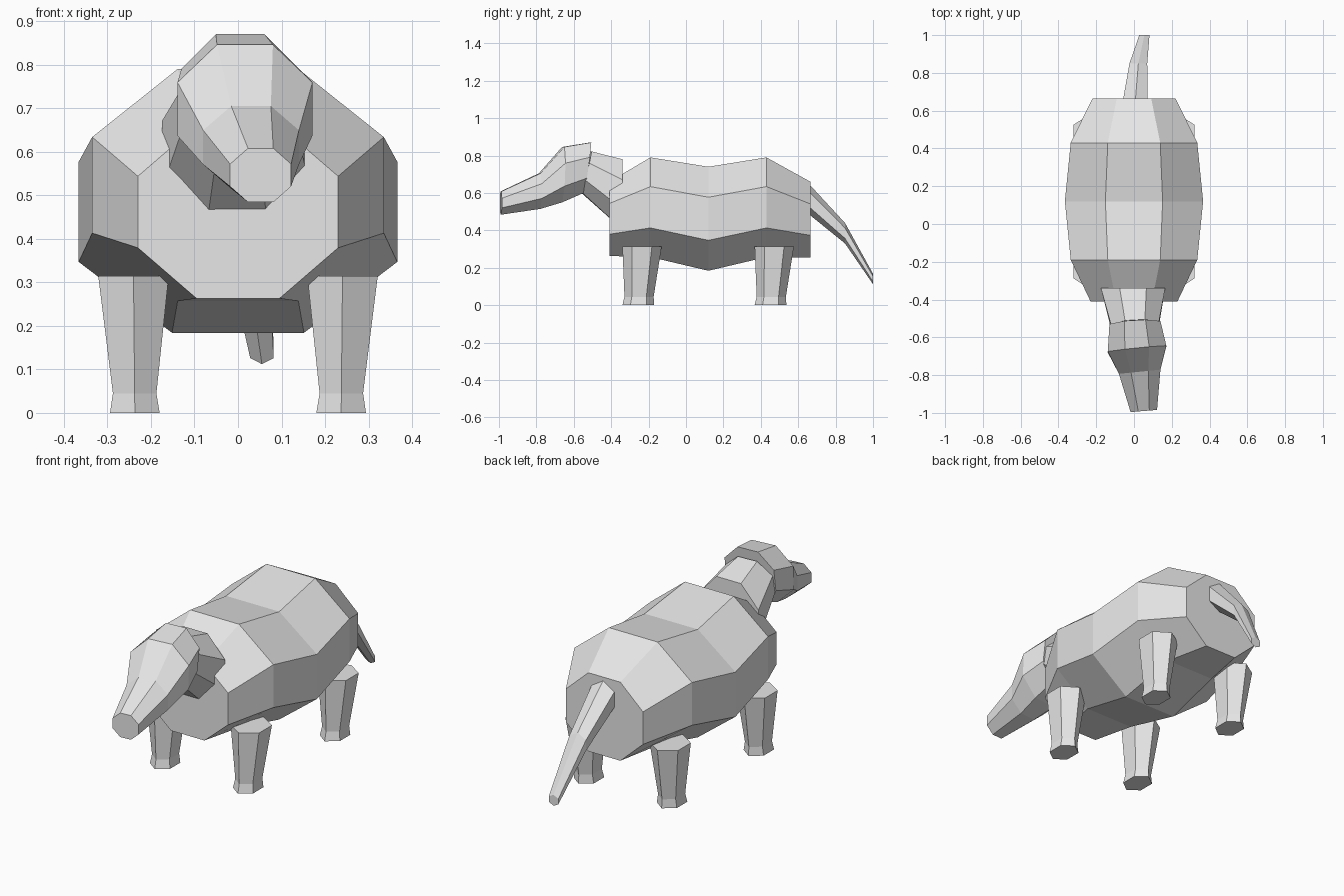
import bpy, bmesh
from math import cos, sin, pi
from mathutils import Vector

cube = bpy.data.objects.get("Cube")
if cube:
    bpy.data.objects.remove(cube, do_unlink=True)

grey = bpy.data.materials.new("plain_grey")
grey.use_nodes = True
colour = (0.8, 0.8, 0.8, 1)
grey.diffuse_color = colour
grey.node_tree.nodes["Principled BSDF"].inputs["Base Color"].default_value = colour


def outline(sides, turn):
    """Polygon scaled to reach exactly one unit along both axes."""
    pts = [(cos(turn + 2 * pi * k / sides), sin(turn + 2 * pi * k / sides)) for k in range(sides)]
    mu = max(p[0] for p in pts)
    mv = max(p[1] for p in pts)
    return [(u / mu, v / mv) for u, v in pts]


def loft(name, rings, shape):
    """Skin closed rings, each given as centre, half-width vector, half-height vector."""
    bm = bmesh.new()
    loops = []
    for centre, u, v in rings:
        c, u, v = Vector(centre), Vector(u), Vector(v)
        loops.append([bm.verts.new(c + u * a + v * b) for a, b in shape])
    n = len(shape)
    for lo, hi in zip(loops, loops[1:]):
        for k in range(n):
            j = (k + 1) % n
            bm.faces.new((lo[k], lo[j], hi[j], hi[k]))
    bm.faces.new(loops[0])
    bm.faces.new(loops[-1])
    bmesh.ops.recalc_face_normals(bm, faces=bm.faces)
    mesh = bpy.data.meshes.new(name)
    bm.to_mesh(mesh)
    bm.free()
    mesh.materials.append(grey)
    obj = bpy.data.objects.new(name, mesh)
    bpy.context.collection.objects.link(obj)
    return obj


def section(x, y, bottom, top, half, yaw=0, lean=0):
    """Upright ring, turned by yaw and leaning along y."""
    h = (top - bottom) / 2
    return (x, y, bottom + h), (half, yaw * half, 0), (0, lean * h, h)


octagon = outline(8, pi / 8)
hexagon = outline(6, pi / 6)

# Barrel body with a sagging middle
loft("body", [
    section(0, -0.41, 0.263, 0.66, 0.23),
    section(0, -0.19, 0.257, 0.79, 0.335),
    section(0, 0.12, 0.184, 0.74, 0.366),
    section(0, 0.43, 0.257, 0.79, 0.335),
    section(0, 0.665, 0.255, 0.66, 0.22),
], octagon)

# Neck
loft("neck", [
    section(-0.005, -0.34, 0.405, 0.78, 0.17),
    section(0.005, -0.535, 0.605, 0.822, 0.127, 0.06, 0.25),
], octagon)

# Head tapering to a blunt snout, turned slightly aside
loft("head", [
    section(0.005, -0.53, 0.6, 0.87, 0.135, 0.06, 0.15),
    section(0.016, -0.662, 0.55, 0.846, 0.155, 0.1, 0.04),
    section(0.03, -0.782, 0.515, 0.705, 0.11, 0.1),
    section(0.052, -0.99, 0.484, 0.608, 0.07, 0.08),
], octagon)

# Drooping tail
loft("tail", [
    section(0.006, 0.64, 0.5, 0.667, 0.067),
    section(0.023, 0.85, 0.33, 0.44, 0.047),
    section(0.055, 1.0, 0.112, 0.168, 0.027),
], hexagon)

# Legs: height, half-width, half-depth and slant along y for each ring
leg_rings = [(0, 0.057, 0.085, 0), (0.045, 0.05, 0.078, 0.004), (0.315, 0.081, 0.105, 0.02)]
for end, y in (("front", -0.255), ("rear", 0.452)):
    for side, s in (("left", 1), ("right", -1)):
        loft(f"{end}_{side}_leg", [
            ((s * (0.237 + z * 0.01), y + slant, z), (w, 0, 0), (0, d, 0))
            for z, w, d, slant in leg_rings
        ], hexagon)
